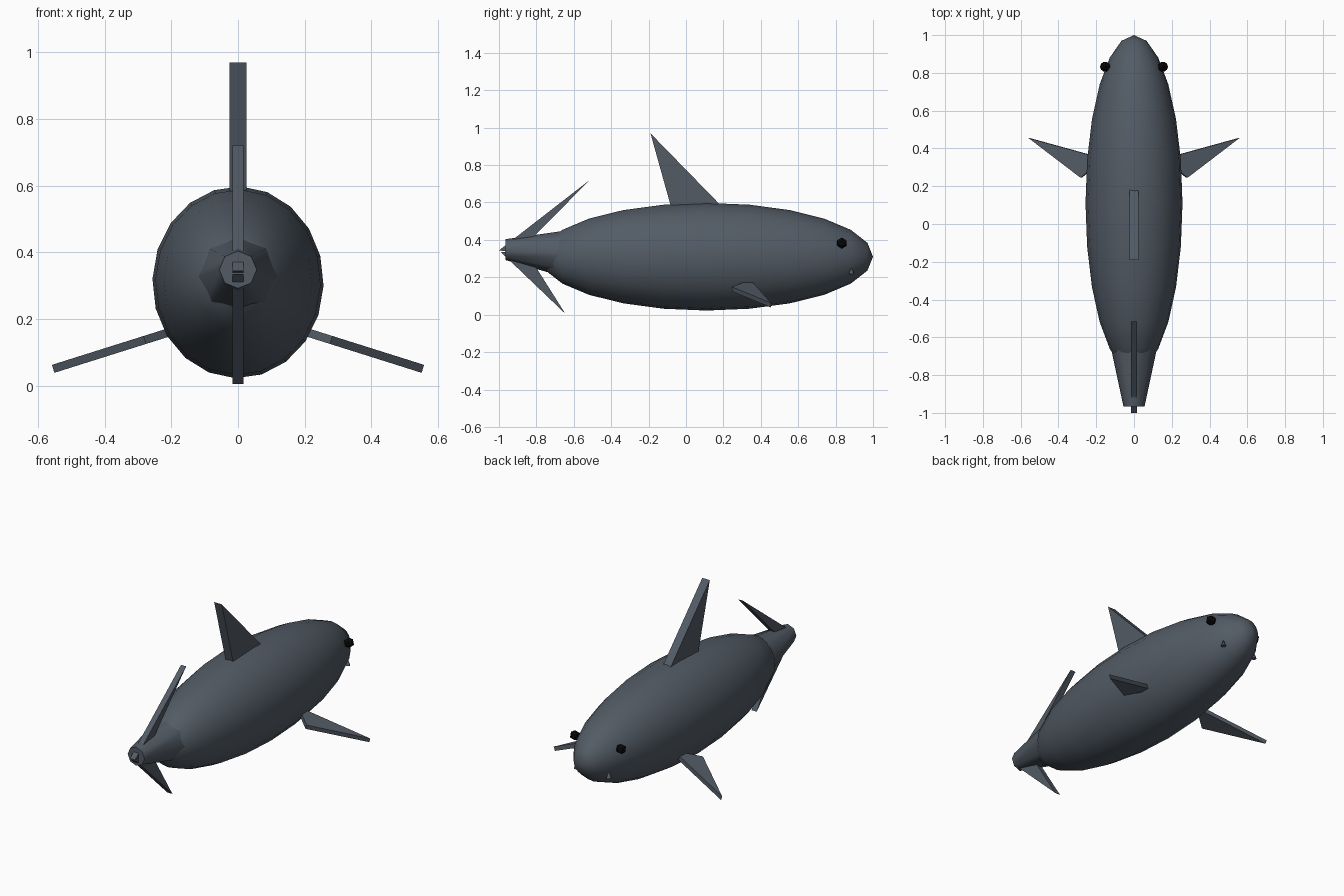
import bpy, bmesh, math
from mathutils import Vector, Matrix

if "Cube" in bpy.data.objects:
    bpy.data.objects.remove(bpy.data.objects["Cube"])


def material(name, rgb):
    m = bpy.data.materials.new(name)
    m.diffuse_color = (*rgb, 1)
    m.use_nodes = True
    m.node_tree.nodes["Principled BSDF"].inputs["Base Color"].default_value = m.diffuse_color
    return m


SLATE = material("slate grey", (0.085, 0.105, 0.13))
BLACK = material("black", (0.003, 0.003, 0.003))


def finish(name, bm, mat, smooth=False):
    bmesh.ops.recalc_face_normals(bm, faces=bm.faces)
    me = bpy.data.meshes.new(name)
    bm.to_mesh(me)
    bm.free()
    me.materials.append(mat)
    ob = bpy.data.objects.new(name, me)
    bpy.context.collection.objects.link(ob)
    if smooth:
        bpy.ops.object.select_all(action='DESELECT')
        ob.select_set(True)
        bpy.context.view_layer.objects.active = ob
        bpy.ops.object.shade_smooth_by_angle(angle=math.radians(50))
    return ob


def slab(name, points, thickness):
    """Flat fin: a polygon thickened evenly about its own plane."""
    pts = [Vector(p) for p in points]
    n = (pts[1] - pts[0]).cross(pts[2] - pts[0]).normalized() * thickness / 2
    bm = bmesh.new()
    a = [bm.verts.new(p + n) for p in pts]
    b = [bm.verts.new(p - n) for p in pts]
    bm.faces.new(a)
    bm.faces.new(b[::-1])
    for i in range(len(pts)):
        j = (i + 1) % len(pts)
        bm.faces.new((a[i], b[i], b[j], a[j]))
    return finish(name, bm, SLATE)


# body: long ellipsoid with its poles at nose and tail
bm = bmesh.new()
bmesh.ops.create_uvsphere(bm, u_segments=20, v_segments=12, radius=1)
bm.transform(Matrix.Translation((0, 0.11, 0.31))
             @ Matrix.Diagonal((0.257, 0.89, 0.288, 1))
             @ Matrix.Rotation(-math.pi / 2, 4, 'X')
             @ Matrix.Rotation(math.radians(2), 4, 'Z'))
finish("body", bm, SLATE, True)

# tail stem: eight-sided taper leaving the body
bm = bmesh.new()
rings = []
for y, z, r in ((-0.55, 0.318, 0.145), (-0.965, 0.348, 0.056)):
    rings.append([bm.verts.new((r * math.sin(i * math.pi / 4), y,
                                z + r * math.cos(i * math.pi / 4))) for i in range(8)])
for i in range(8):
    j = (i + 1) % 8
    bm.faces.new((rings[0][i], rings[0][j], rings[1][j], rings[1][i]))
for r in rings:
    bm.faces.new(r)
finish("tail_stem", bm, SLATE, True)

# upright fins
slab("dorsal_fin", [(0, -0.19, 0.97), (0, 0.20, 0.57), (0, -0.07, 0.54)], 0.05)
slab("upper_tail_fin", [(0, -1.0, 0.344), (0, -0.515, 0.72), (0, -0.90, 0.33)], 0.034)
slab("lower_tail_fin", [(0, -0.99, 0.335), (0, -0.645, 0.005), (0, -0.85, 0.33)], 0.034)

for side, label in ((1, "right"), (-1, "left")):
    # side fin, drooping outward
    slab(label + "_side_fin", [(side * x, y, 0.225 - 0.315 * x)
                               for x, y in ((0.156, 0.345), (0.555, 0.455), (0.28, 0.245))], 0.025)
    # eye
    bm = bmesh.new()
    bmesh.ops.create_icosphere(bm, subdivisions=1, radius=0.03)
    bm.transform(Matrix.Translation((side * 0.153, 0.833, 0.383)))
    finish(label + "_eye", bm, BLACK)
    # small pointed nostril
    bm = bmesh.new()
    bmesh.ops.create_cone(bm, cap_ends=True, segments=8, radius1=0.014, radius2=0, depth=0.04)
    bm.transform(Matrix.Translation((side * 0.108, 0.885, 0.237)))
    finish(label + "_nostril", bm, SLATE, True)
